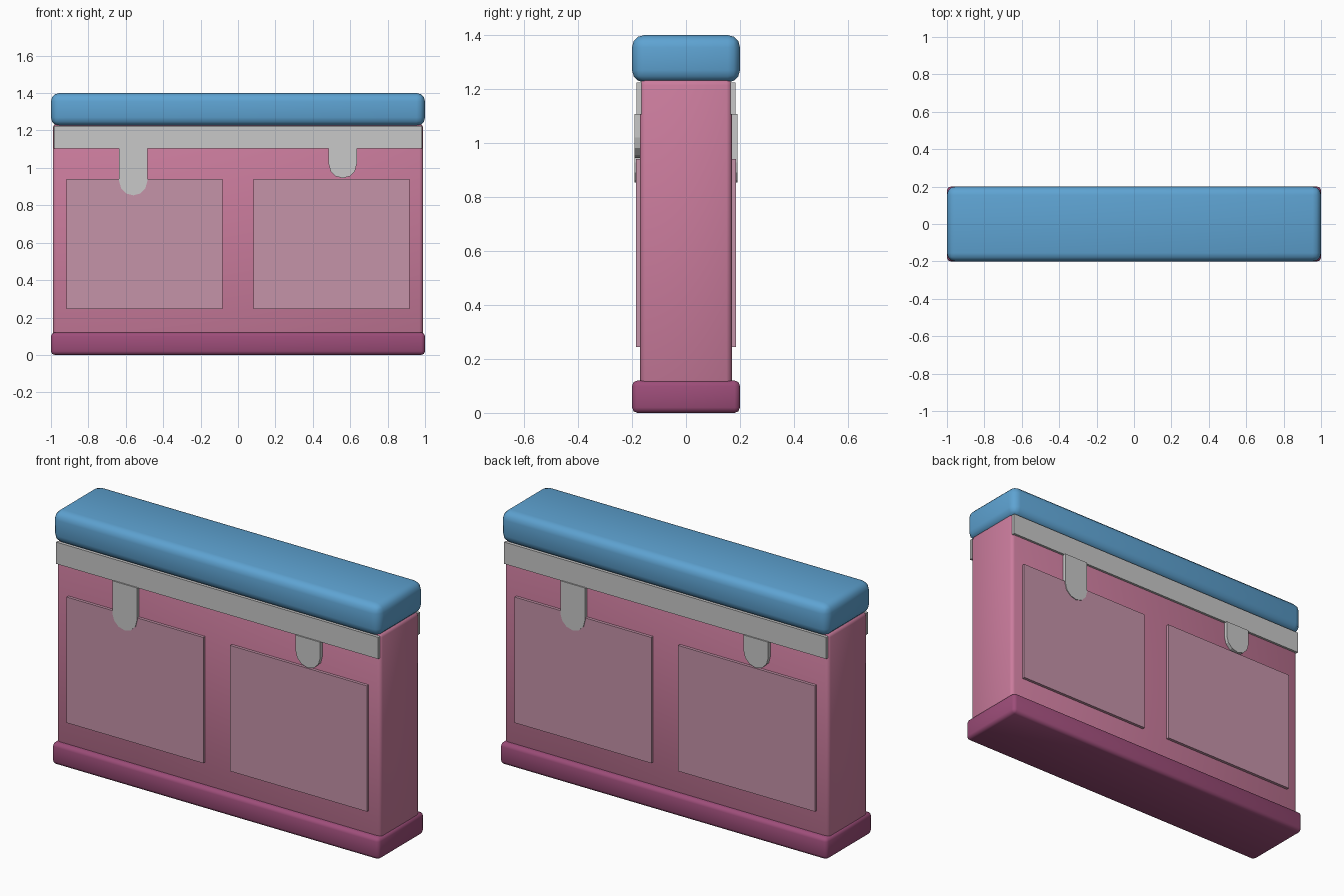
import bpy, math

if "Cube" in bpy.data.objects:
    bpy.data.objects.remove(bpy.data.objects["Cube"])


def material(name, r, g, b):
    def lin(c):
        c /= 255
        return c / 12.92 if c <= 0.04045 else ((c + 0.055) / 1.055) ** 2.4
    m = bpy.data.materials.new(name)
    m.diffuse_color = (lin(r), lin(g), lin(b), 1)
    m.use_nodes = True
    m.node_tree.nodes["Principled BSDF"].inputs["Base Color"].default_value = m.diffuse_color
    return m


BLUE = material("cap blue", 94, 163, 210)
PINK = material("wall pink", 203, 124, 157)
PANEL = material("panel dusty pink", 197, 147, 169)
PLUM = material("base plum", 157, 77, 121)
GREY = material("trim grey", 200, 200, 200)


def box(name, x, y, z, mat, bevel=0, segments=2):
    """Box from (min, max) pairs, with an optional rounded edge."""
    bpy.ops.mesh.primitive_cube_add(size=1, location=[sum(p) / 2 for p in (x, y, z)])
    ob = bpy.context.object
    ob.name = name
    ob.scale = [p[1] - p[0] for p in (x, y, z)]
    bpy.ops.object.transform_apply(location=True, rotation=False, scale=True)
    ob.data.materials.append(mat)
    if bevel:
        mod = ob.modifiers.new("rounding", 'BEVEL')
        mod.width, mod.segments = bevel, segments
        bpy.ops.object.modifier_apply(modifier=mod.name)
        bpy.ops.object.shade_smooth_by_angle(angle=math.radians(50))
    return ob


def drip(name, x, centre_z, top, side):
    """Tab with a faceted round lower end, extruded out of the wall."""
    r, sides = 0.075, 6
    outline = [(x + r, top), (x - r, top)]
    outline += [(x - r * math.cos(math.pi * i / sides),
                 centre_z - r * math.sin(math.pi * i / sides)) for i in range(sides + 1)]
    n = len(outline)
    verts = [(px, y, pz) for y in (-0.19, -0.165) for px, pz in outline]
    faces = [tuple(range(n)), tuple(reversed(range(n, 2 * n)))]
    faces += [(i, i + n, (i + 1) % n + n, (i + 1) % n) for i in range(n)]
    mesh = bpy.data.meshes.new(name)
    mesh.from_pydata([(side * a, side * b, c) for a, b, c in verts], [], faces)
    mesh.materials.append(GREY)
    ob = bpy.data.objects.new(name, mesh)
    bpy.context.collection.objects.link(ob)


# Main slabs
box("base", (-1, 1), (-0.2, 0.2), (0, 0.12), PLUM, 0.02)
box("wall", (-0.99, 0.99), (-0.17, 0.17), (0.1, 1.235), PINK, 0.02)
box("cap", (-1, 1), (-0.2, 0.2), (1.225, 1.4), BLUE, 0.045, 3)

# Both long faces carry the same trim, turned half a circle about z
for side, label in ((1, "front"), (-1, "back")):
    y = sorted((-0.183 * side, -0.165 * side))
    box(label + "_trim_strip", (-0.985, 0.985), y, (1.105, 1.225), GREY)
    y = sorted((-0.186 * side, -0.165 * side))
    for px in (-0.5, 0.5):
        box(label + "_panel", (px - 0.418, px + 0.418), y, (0.245, 0.94), PANEL)
    drip(label + "_long_drip", -0.56, 0.928, 1.107, side)
    drip(label + "_short_drip", 0.56, 1.02, 1.107, side)
